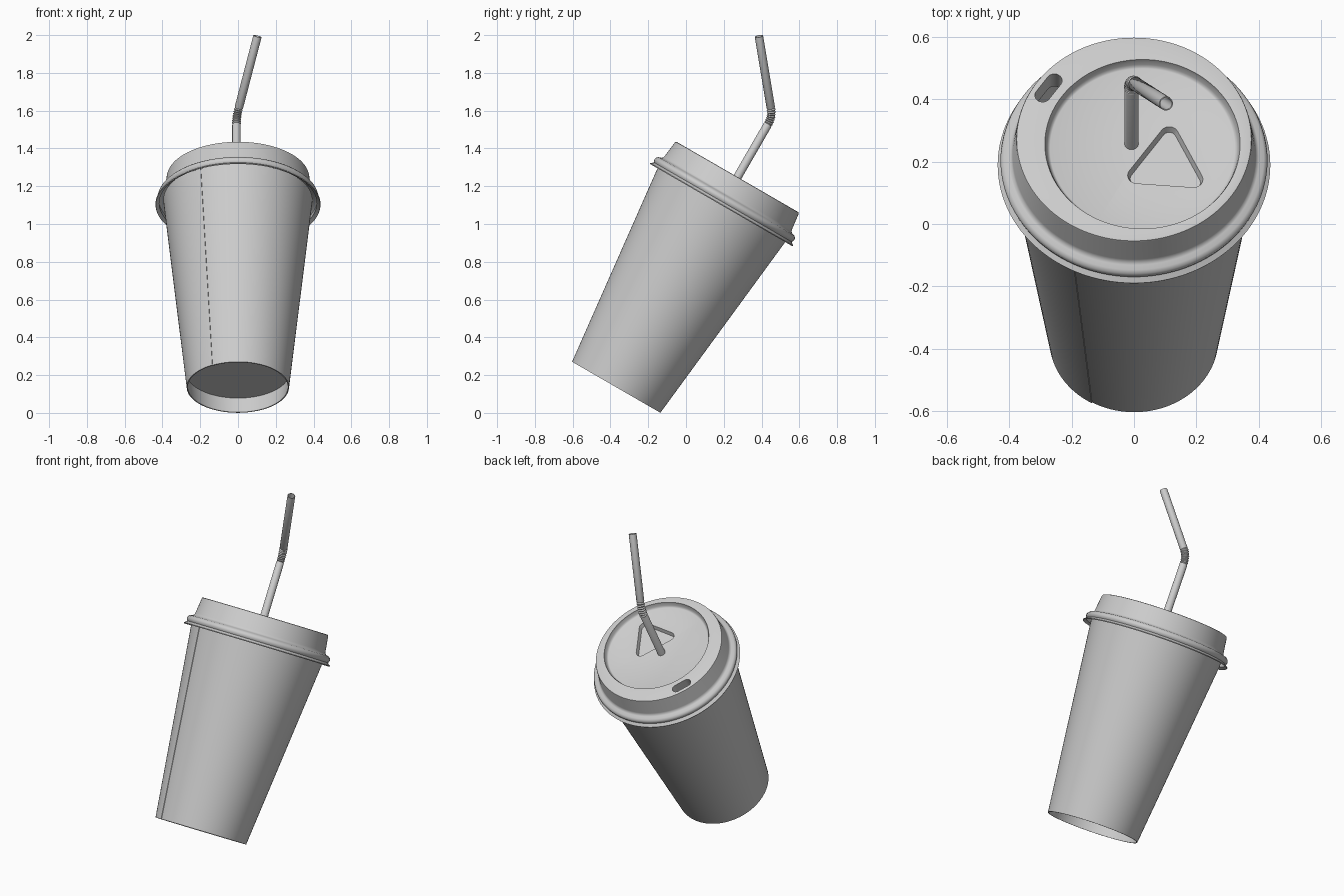
import bpy, bmesh, math
from mathutils import Vector, Matrix

if "Cube" in bpy.data.objects:
    bpy.data.objects.remove(bpy.data.objects["Cube"])

BASE = Vector((0, -0.37, 0.136))
TILT = Matrix.Translation(BASE) @ Matrix.Rotation(math.radians(-30), 4, 'X')
PHI = math.radians(145.4)                 # direction of the sip hole on the lid
AWAY = Vector((-math.cos(PHI), -math.sin(PHI)))
TOP = 1.285                               # lid height along the cup axis


def make(name, bm):
    bmesh.ops.remove_doubles(bm, verts=bm.verts, dist=1e-5)
    bmesh.ops.recalc_face_normals(bm, faces=bm.faces)
    me = bpy.data.meshes.new(name)
    bm.to_mesh(me)
    bm.free()
    ob = bpy.data.objects.new(name, me)
    bpy.context.collection.objects.link(ob)
    return ob


def skin(name, rings, closed=False):
    """Join rings of points with quads, optionally capping the ends."""
    bm = bmesh.new()
    vs = [[bm.verts.new(p) for p in r] for r in rings]
    for a, b in zip(vs, vs[1:]):
        n = len(a)
        for j in range(n):
            k = (j + 1) % n
            bm.faces.new((a[j], a[k], b[k], b[j]))
    if closed:
        bm.faces.new(vs[0])
        bm.faces.new(vs[-1])
    bmesh.ops.dissolve_degenerate(bm, dist=1e-6, edges=bm.edges)
    return make(name, bm)


def lathe(name, profile, n=128, step=0.0, start=0.0, offset=(0, 0)):
    """Revolve (r, z) points; step makes a spiral overlap seam."""
    cols = n + 1 if step else n
    rings = []
    for r, z in profile:
        ring = []
        for j in range(cols):
            a = start + 2 * math.pi * j / n
            q = r + (step * j / n if r > 1e-3 else 0)
            ring.append((offset[0] + q * math.cos(a), offset[1] + q * math.sin(a), z))
        rings.append(ring)
    return skin(name, rings)


def rounded_prism(name, center, k, spread, radius, angle, z0, z1, taper=0.0):
    """Prism over k circles set regularly around a centre."""
    rings = []
    for z, rad in ((z0, radius - taper), (z1, radius)):
        ring = []
        for i in range(k):
            a = angle + 2 * math.pi * i / k
            for s in range(13):
                b = a + (s / 6 - 1) * math.pi / k
                ring.append((center[0] + spread * math.cos(a) + rad * math.cos(b),
                             center[1] + spread * math.sin(a) + rad * math.sin(b), z))
        rings.append(ring)
    return skin(name, rings, closed=True)


def smooth(ob, deg=35):
    bpy.ops.object.select_all(action='DESELECT')
    ob.select_set(True)
    bpy.context.view_layer.objects.active = ob
    bpy.ops.object.shade_smooth_by_angle(angle=math.radians(deg))


# Paper cup with recessed floor and overlap seam
cup = lathe("cup", [(0, .092), (.273, .092), (.263, 0), (.269, 0), (.393, 1.145),
                    (.387, 1.145), (.272, .1), (0, .1)],
            step=.003, start=math.radians(240))
cup.matrix_world = TILT

# Lid with bead and flared lip
lid = lathe("lid", [(0, TOP), (.371, TOP), (.376, TOP - .002), (.378, TOP - .007),
                    (.389, 1.187), (.393, 1.177), (.401, 1.171), (.416, 1.167),
                    (.425, 1.158), (.428, 1.148), (.425, 1.137), (.420, 1.131),
                    (.425, 1.127), (.437, 1.118), (.435, 1.113), (.417, 1.124),
                    (.419, 1.148), (.410, 1.159), (.395, 1.164), (.382, 1.170),
                    (.370, 1.205), (0, 1.205)])

# Cutters: off-centre dish, triangular dent, sip hole
F = TOP - .03
cutters = [
    lathe("dish_cutter", [(0, F), (.296, F), (.301, F + .003), (.306, F + .010),
                          (.309, F + .021), (.313, TOP), (.313, TOP + .05), (0, TOP + .05)],
          offset=AWAY * .033),
    rounded_prism("dent_cutter", AWAY * .127, 3, .105, .03, PHI - math.pi / 3,
                  F - .022, F + .0001, .008),
    rounded_prism("sip_hole_cutter", AWAY * -.333, 2, .033, .025, PHI + math.pi / 2,
                  1.15, TOP + .05),
]
for c in cutters:
    c.hide_render = True
    m = lid.modifiers.new(c.name, 'BOOLEAN')
    m.operation = 'DIFFERENCE'
    m.solver = 'EXACT'
    m.object = c
bpy.context.view_layer.update()
cut = bpy.data.meshes.new_from_object(lid.evaluated_get(bpy.context.evaluated_depsgraph_get()))
lid.modifiers.clear()
lid.data = cut
for c in cutters:
    bpy.data.objects.remove(c)
lid.matrix_world = TILT

# Bendy straw: straight stem, ribbed elbow, leaning mouthpiece
u = Vector((0, .5, math.sqrt(.75)))
elbow = Vector((-.008, .457, 1.568))
tip = Vector((.103, .386, 1.994))
w = (tip - elbow).normalized()
R = .0225
path = [(elbow - u * 1.3, u, R), (elbow - u * .05, u, R)]
N = 14
for i in range(N + 1):
    t = i / N
    p = elbow - u * .045 * (1 - t) ** 2 + w * .045 * t ** 2
    path.append((p, u.lerp(w, t).normalized(), .024 if i % 2 else .019))
path += [(elbow + w * .05, w, R), (tip, w, R), (tip, w, .019),
         (elbow + w * .06, w, .019)]
rings = []
for p, d, r in path:
    a = d.cross(Vector((1, 0, 0))).normalized()
    b = d.cross(a)
    rings.append([p + r * (a * math.cos(g) + b * math.sin(g))
                  for g in (2 * math.pi * j / 32 for j in range(32))])
straw = skin("straw", rings, closed=True)

for ob in (cup, lid, straw):
    smooth(ob)
